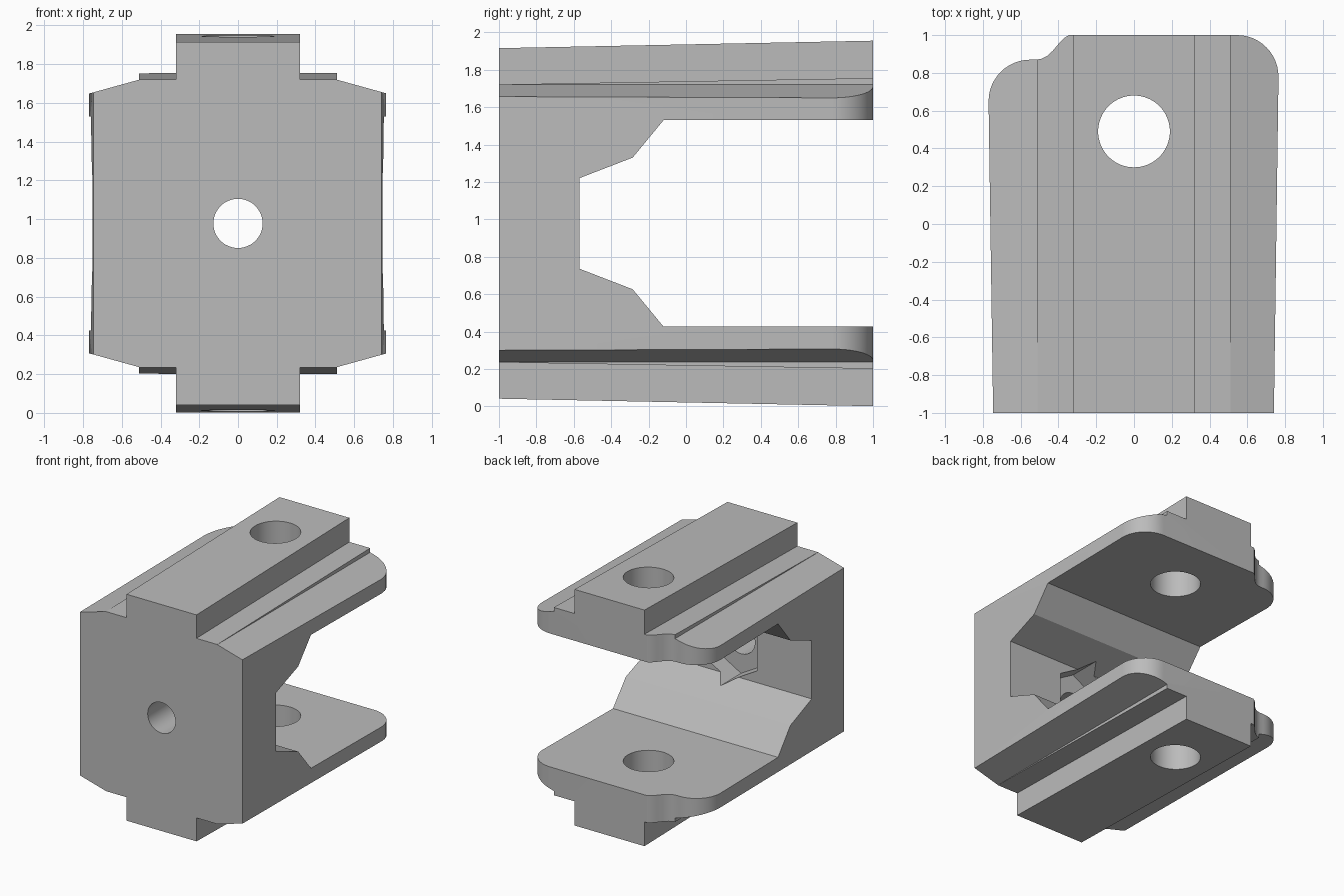
import bpy, bmesh, math
from mathutils import Matrix, Vector

old = bpy.data.objects.get("Cube")
if old:
    bpy.data.objects.remove(old, do_unlink=True)

grey = bpy.data.materials.new("grey plastic")
grey.use_nodes = True
colour = (0.5, 0.5, 0.5, 1)
grey.diffuse_color = colour
grey.node_tree.nodes["Principled BSDF"].inputs["Base Color"].default_value = colour

MID = 0.978   # height of the horizontal mirror plane


def loft(name, start, end):
    """Solid joining two matching rings of 3D points."""
    bm = bmesh.new()
    a = [bm.verts.new(p) for p in start]
    b = [bm.verts.new(p) for p in end]
    bm.faces.new(a)
    bm.faces.new(b[::-1])
    for i in range(len(a)):
        j = (i + 1) % len(a)
        bm.faces.new((a[i], b[i], b[j], a[j]))
    bmesh.ops.recalc_face_normals(bm, faces=bm.faces)
    mesh = bpy.data.meshes.new(name)
    bm.to_mesh(mesh)
    bm.free()
    mesh.materials.append(grey)
    obj = bpy.data.objects.new(name, mesh)
    bpy.context.collection.objects.link(obj)
    return obj


def circle(radius, n, turn=0.0):
    return [(radius * math.cos(turn + math.tau * i / n),
             radius * math.sin(turn + math.tau * i / n)) for i in range(n)]


def arc(cx, cy, r, a0, a1, n=12):
    angles = [math.radians(a0 + (a1 - a0) * i / n) for i in range(n + 1)]
    return [(cx + r * math.cos(t), cy + r * math.sin(t)) for t in angles]


def combine(target, tool, operation):
    mod = target.modifiers.new(tool.name, "BOOLEAN")
    mod.operation = operation
    mod.solver = "EXACT"
    mod.object = tool
    bpy.context.view_layer.objects.active = target
    bpy.ops.object.modifier_apply(modifier=mod.name)
    bpy.data.objects.remove(tool, do_unlink=True)


# Body: railed cross-section that grows a little towards the back
def section(y):
    t = (y + 1) / 2
    rail = 1.915 + 0.04 * t
    step = 1.721 + 0.034 * t
    quarter = [(0.32, rail), (0.32, step), (0.51, step), (0.51, 1.72), (0.9, 1.612)]
    right = quarter + [(x, 2 * MID - z) for x, z in reversed(quarter)]
    ring = right + [(-x, z) for x, z in reversed(right)]
    return [(x, y, z) for x, z in ring]


body = loft("clevis_body", section(-1), section(1.05))

# Plan outline: rounded corner on one side, scooped corner on the other
outline = [(-0.745, -1.05), (0.74, -1.05)]
outline += arc(0.545, 0.78, 0.22, 0, 90)
outline += [(-0.345, 1), (-0.37, 0.985), (-0.4, 0.953), (-0.43, 0.917),
            (-0.46, 0.89), (-0.49, 0.875), (-0.52, 0.87)]
outline += arc(-0.55, 0.65, 0.22, 90, 180)
trim = loft("outline_trim", [(x, y, -0.2) for x, y in outline],
            [(x, y, 2.2) for x, y in outline])
combine(body, trim, "INTERSECT")

# Jaw opening
upper = [(-0.57, 1.22), (-0.285, 1.33), (-0.12, 1.53), (1.2, 1.53)]
jaw = upper + [(y, 2 * MID - z) for y, z in reversed(upper)]
opening = loft("jaw_opening", [(-1, y, z) for y, z in jaw], [(1, y, z) for y, z in jaw])
combine(body, opening, "DIFFERENCE")

# Hexagonal nut pocket, bolt hole and vertical pin hole
hexagon = circle(0.289, 6, math.pi / 2)
pocket = loft("nut_pocket", [(x, -0.72, MID + z) for x, z in hexagon],
              [(x, 0, MID + z) for x, z in hexagon])
combine(body, pocket, "DIFFERENCE")
bolt = circle(0.127, 48)
combine(body, loft("bolt_hole", [(x, -1.2, MID + z) for x, z in bolt],
                   [(x, -0.3, MID + z) for x, z in bolt]), "DIFFERENCE")
pin = circle(0.19, 64)
combine(body, loft("pin_hole", [(x, 0.49 + y, -0.3) for x, y in pin],
                   [(x, 0.49 + y, 2.3) for x, y in pin]), "DIFFERENCE")

# Smooth the curved walls, keep the edges crisp
for o in bpy.context.selected_objects:
    o.select_set(False)
body.select_set(True)
bpy.context.view_layer.objects.active = body
bpy.ops.object.shade_smooth_by_angle(angle=math.radians(22))
